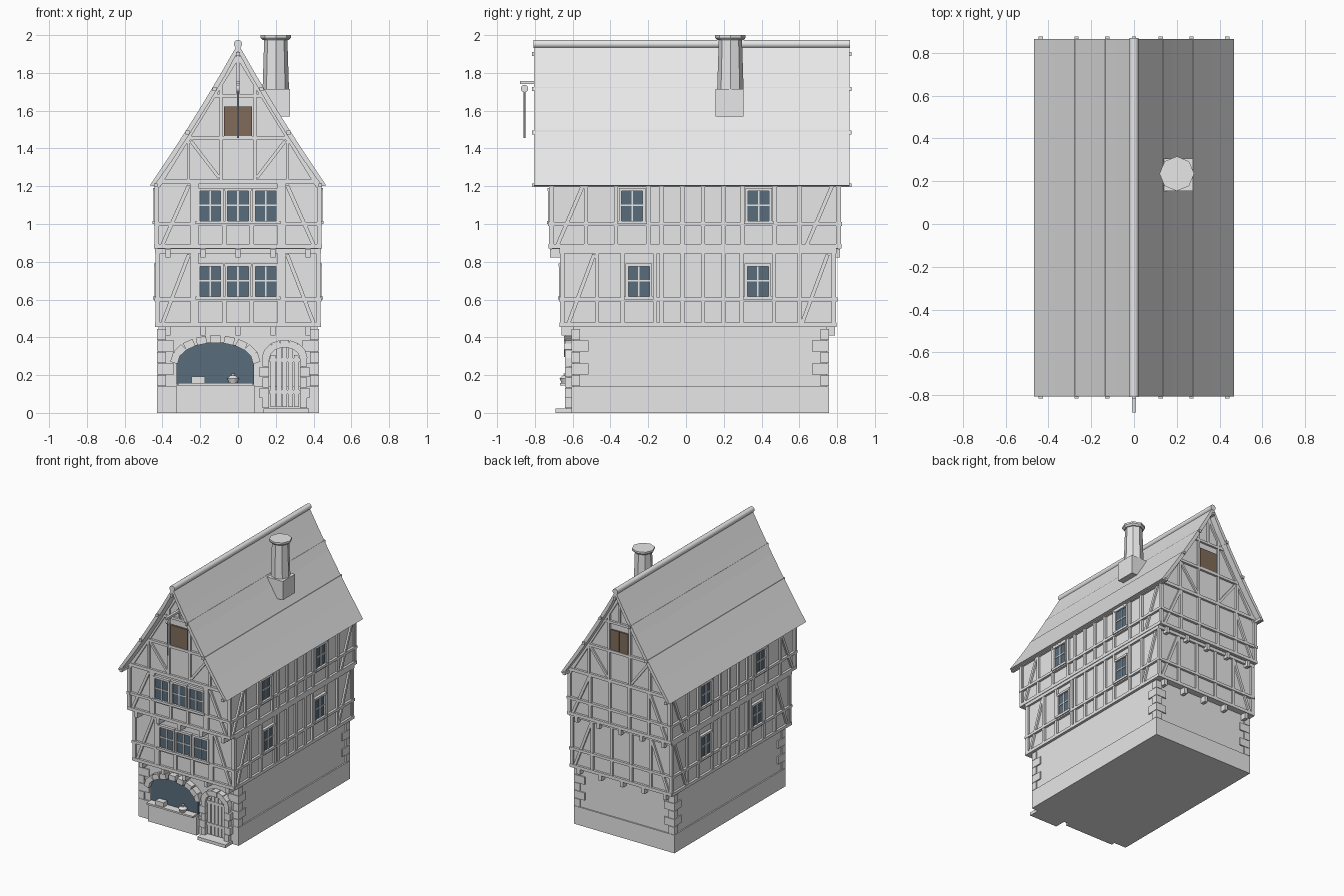
import bpy, bmesh, math
from mathutils import Matrix, Vector

cube = bpy.data.objects.get("Cube")
if cube:
    bpy.data.objects.remove(cube, do_unlink=True)


def material(name, rgb):
    m = bpy.data.materials.new(name)
    m.use_nodes = True
    m.diffuse_color = (*rgb, 1)
    m.node_tree.nodes["Principled BSDF"].inputs["Base Color"].default_value = (*rgb, 1)
    return m


GREY = material("pale grey", (0.8, 0.8, 0.8))
GLASS = material("blue glass", (0.1, 0.15, 0.2))
BROWN = material("brown wood", (0.22, 0.15, 0.1))


class Part:
    """Collects solids into one mesh, placed on a facade matrix."""
    def __init__(self, name, mat=GREY, frame=None):
        self.name, self.mat, self.bm = name, mat, bmesh.new()
        self.frame = frame or Matrix()

    def box(self, x, y, z):
        c = Vector([(a + b) / 2 for a, b in (x, y, z)])
        s = Matrix.Diagonal([b - a for a, b in (x, y, z)] + [1])
        bmesh.ops.create_cube(self.bm, size=1, matrix=self.frame @ Matrix.Translation(c) @ s)

    def bar(self, p, q, w=0.022, out=0.015, back=0.01):
        """Flat timber from p to q, both (across, height) on the facade."""
        d = Vector(q) - Vector(p)
        c = (Vector(p) + Vector(q)) / 2
        m = Matrix.Translation((c.x, (back - out) / 2, c.y)) @ Matrix.Rotation(-math.atan2(d.y, d.x), 4, 'Y')
        bmesh.ops.create_cube(self.bm, size=1,
                              matrix=self.frame @ m @ Matrix.Diagonal((d.length, out + back, w, 1)))

    def prism(self, pts, y0, y1):
        """Outline in (x, z) pushed from y0 to y1."""
        f = self.bm.faces.new([self.bm.verts.new(self.frame @ Vector((x, y0, z))) for x, z in pts])
        r = bmesh.ops.extrude_face_region(self.bm, geom=[f])
        vs = [v for v in r["geom"] if isinstance(v, bmesh.types.BMVert)]
        bmesh.ops.translate(self.bm, verts=vs, vec=self.frame.to_3x3() @ Vector((0, y1 - y0, 0)))

    def cone(self, loc, r1, r2, h, n=8, rot=None):
        m = Matrix.Translation(loc) @ (rot or Matrix())
        bmesh.ops.create_cone(self.bm, cap_ends=True, segments=n, radius1=r1, radius2=r2, depth=h, matrix=m)

    def done(self, smooth=False):
        bmesh.ops.recalc_face_normals(self.bm, faces=self.bm.faces[:])
        for f in self.bm.faces:
            f.smooth = smooth and len(f.verts) <= 4
        me = bpy.data.meshes.new(self.name)
        self.bm.to_mesh(me)
        self.bm.free()
        me.materials.append(self.mat)
        ob = bpy.data.objects.new(self.name, me)
        bpy.context.collection.objects.link(ob)
        return ob


def facade(angle, dist):
    """Facade frame: x runs along the wall, -y points outward."""
    return Matrix.Rotation(math.radians(angle), 4, 'Z') @ Matrix.Translation((0, -dist, 0))


# Masonry and upper storey walls
p = Part("plinth"); p.box((-.43, .43), (-.605, .757), (0, .14)); p.done()
p = Part("ground_floor_walls"); p.box((-.42, .42), (-.595, .747), (.14, .46)); p.done()
p = Part("first_floor_walls"); p.box((-.423, .423), (-.652, .78), (.455, .87)); p.done()
p = Part("second_floor_walls")
p.prism([(-.427, .868), (.427, .868), (.427, 1.22), (0, 1.91), (-.427, 1.22)], -.71, .805)
p.done()

# Corner stones, alternating long and short
p = Part("corner_stones")
for sx in (-1, 1):
    for y, sy in ((-.605, 1), (.757, -1)):
        for i in range(5):
            lx, ly = ((.05, .09), (.09, .045))[i % 2] if i % 2 == 0 else (.09, .09)
            if i % 2 == 0:
                lx, ly = .05, .045
            p.box(sorted((sx * .43, sx * (.43 - lx))), sorted((y, y + sy * ly)),
                  (.142 + i * .061, .2 + i * .061))
p.done()


# Timber framing of one storey on one facade
def framing(name, frame, half, z0, z1, rail, posts, braces, lo=None):
    a, b = (-half, half) if lo is None else lo
    p = Part(name, GREY, frame)
    p.bar((a, z0 + .011), (b, z0 + .011), .024, .017)
    p.bar((a, z1 - .011), (b, z1 - .011), .024, .017)
    p.bar((a - .006, rail), (b + .006, rail), .02, .018)
    for u in posts + [a + .011, b - .011]:
        p.bar((u, z0), (u, z1))
    for u, v in braces:
        p.bar((u, z0 + .02), (v, z1 - .03), .02, .013)
    p.done()


def window(name, frame, u, z, w=.125, h=.175):
    p = Part(name + "_glass", GLASS, frame)
    p.box((u - w / 2, u + w / 2), (-.009, 0), (z, z + h))
    p.done()
    p = Part(name + "_frame", GREY, frame)
    for s in (-1, 1):
        p.bar((u + s * w / 2, z), (u + s * w / 2, z + h), .014, .02)
    p.bar((u - w / 2 - .015, z), (u + w / 2 + .015, z), .018, .026)
    p.bar((u - w / 2 - .008, z + h), (u + w / 2 + .008, z + h), .016, .022)
    p.bar((u, z), (u, z + h), .008, .014)
    p.bar((u - w / 2, z + h * .52), (u + w / 2, z + h * .52), .008, .014)
    p.done()


storeys = [  # name, base, top, rail, half width, front wall, back wall, side window offsets
    ("first", .455, .868, .6, .423, -.652, .78, (-.25, .38)),
    ("second", .87, 1.235, 1.0, .427, -.71, .805, (-.285, .385)),
]
for name, z0, z1, rail, hw, yf, yb, wins in storeys:
    front, back = facade(0, -yf), facade(180, yb)
    h = hw + .012
    cross = [(-.4, -.26), (.4, .26)]
    framing(name + "_front_timbers", front, h, z0, z1, rail, [-.24, -.22, .22, .24], cross)
    framing(name + "_back_timbers", back, h, z0, z1, rail, [-.25, -.085, .085, .25], cross)
    low = Part(name + "_under_window_posts", GREY, front)
    for u in (-.073, .073):
        low.bar((u, z0), (u, rail))
    low.done()
    for i in (-1, 0, 1):
        window(name + "_front_window", front, i * .147, rail + .008)
    for side, s in ((90, 1), (-90, -1)):
        fr = facade(side, hw)
        posts = [yf + .18, -.13, -.02, .09, .2, .6]
        posts += [w + d for w in wins for d in (-.085, .085)]
        lo = (yf - .015, yb + .015) if s > 0 else (-yb - .015, -yf + .015)
        framing(name + "_side_timbers", fr, 0, z0, z1, rail, [s * v for v in posts],
                [(s * (yf + .03), s * (yf + .165)), (s * (yb - .165), s * (yb - .03))], lo)
        for w in wins:
            window(name + "_side_window", fr, s * w, rail + .008)

# Joist ends and brackets under the overhangs
p = Part("joist_ends")
for x in (-.37, -.185, 0, .185, .37):
    for y0, y1, z in ((-.66, -.59, .455), (-.72, -.65, .868), (.74, .79, .455), (.77, .815, .868)):
        p.box((x - .013, x + .013), (y0, y1), (z - .045, z))
p.done()

# Gable framing and loft hatches, front and back
for label, fr in (("front", facade(0, .71)), ("back", facade(180, .805))):
    p = Part(label + "_gable_timbers", GREY, fr)
    p.bar((-.27, 1.455), (.27, 1.455), .02, .017)
    p.bar((-.14, 1.68), (.14, 1.68), .018, .016)
    p.bar((0, 1.68), (0, 1.9), .016)
    for s in (-1, 1):
        p.bar((s * .425, 1.2), (s * .005, 1.885), .026, .013)
        p.bar((s * .09, 1.23), (s * .09, 1.76), .018)
        p.bar((s * .262, 1.23), (s * .262, 1.47), .018)
        p.bar((s * .25, 1.44), (s * .1, 1.245), .018, .012)
    p.done()
    p = Part(label + "_loft_hatch", BROWN, fr)
    for s in (-1, 1):
        p.box(sorted((s * .001, s * .074)), (-.012, 0), (1.455, 1.622))
    p.done()

# Roof with a gently hollow slope, ridge roll and purlins
outer = []
for i in range(6):
    t = i / 5
    outer.append((.466 * (1 - t) - .012 * math.sin(math.pi * t), 1.205 + .75 * t))
inner = [(max(x - .022, 0), z - (.004 if i == 0 else .012)) for i, (x, z) in enumerate(outer)]
inner[-1] = (0, 1.915)
for label, s in (("right", 1), ("left", -1)):
    p = Part(label + "_roof_slope")
    p.prism([(s * x, z) for x, z in outer + inner[::-1]], -.805, .865)
    p.done()
p = Part("ridge_roll")
p.cone((0, .03, 1.953), .022, .022, 1.675, 16, Matrix.Rotation(math.pi / 2, 4, 'X'))
p.done(True)
p = Part("purlins")
for x, z in ((0, 1.9), (.125, 1.715), (-.125, 1.715), (.268, 1.485), (-.268, 1.485), (.435, 1.205), (-.435, 1.205)):
    p.box((x - .01, x + .01), (-.815, .876), (z - .01, z + .01))
p.done()

# Chimney
p = Part("chimney_base"); p.box((.125, .275), (.155, .305), (1.57, 1.715)); p.done()
p = Part("chimney_shaft")
p.cone((.2, .235, 1.85), .07, .061, .28)
p.cone((.2, .235, 1.98), .07, .081, .012)
p.cone((.2, .235, 1.993), .081, .081, .014)
p.done()

# Hoist beam, pulley and rope
p = Part("hoist_beam"); p.box((-.01, .01), (-.88, -.7), (1.74, 1.757)); p.done()
p = Part("hoist_pulley")
p.cone((0, -.855, 1.717), .02, .02, .014, 16, Matrix.Rotation(math.pi / 2, 4, 'Y'))
p.cone((0, -.855, 1.58), .004, .004, .25)
p.done(True)

# Shop opening with arch stones
ground = facade(0, .595)
cx = -.12
arc = [(cx + .205 * math.cos(math.pi * i / 16), .26 + .115 * math.sin(math.pi * i / 16)) for i in range(17)]
p = Part("shop_opening", GLASS, ground)
p.prism([(cx + .205, .15)] + arc + [(cx - .205, .15)], 0, -.014)
p.done()


def arch(name, cx, cz, rx, rz, n, length, width):
    p = Part(name, GREY, ground)
    for i in range(n):
        a = math.pi * (i + .5) / n
        c = Vector((cx + rx * math.cos(a), cz + rz * math.sin(a)))
        t = Vector((-rx * math.sin(a), rz * math.cos(a))).normalized() * length / 2
        p.bar(c - t, c + t, width, .045 + .006 * (i % 2))
    return p


arch("shop_arch_stones", cx, .27, .215, .12, 9, .054, .04).done()

# Shop counter and goods
p = Part("shop_counter")
p.box((-.328, .09), (-.635, -.595), (0, .145))
p.box((-.318, .08), (-.668, -.595), (.145, .158))
p.done()
p = Part("goods_box"); p.box((-.246, -.175), (-.66, -.615), (.158, .192)); p.done()
p = Part("goods_pot")
p.cone((-.026, -.637, .17), .022, .032, .024, 16)
p.cone((-.026, -.637, .19), .032, .014, .016, 16)
p.cone((-.026, -.637, .203), .008, .012, .012, 16)
p.done(True)

# Door with boards, rails, stone surround and step
dx = .247
p = Part("door", GREY, ground)
for i in range(5):
    u = dx + (i - 2) * .031
    p.box((u - .013, u + .013), (-.022, 0), (.03, .355 - .012 * (i - 2) ** 2))
for z in (.1, .27):
    p.box((dx - .08, dx + .08), (-.026, 0), (z, z + .02))
p.done()
p = arch("door_surround", dx, .29, .098, .075, 7, .045, .04)
for s in (-1, 1):
    for i in range(5):
        w = .05 if i % 2 else .036
        p.box(sorted((dx + s * .082, dx + s * (.082 + w))), (-.045, 0), (.025 + i * .055, .078 + i * .055))
p.done()
p = Part("door_step"); p.box((.135, .375), (-.69, -.6), (0, .024)); p.done()
